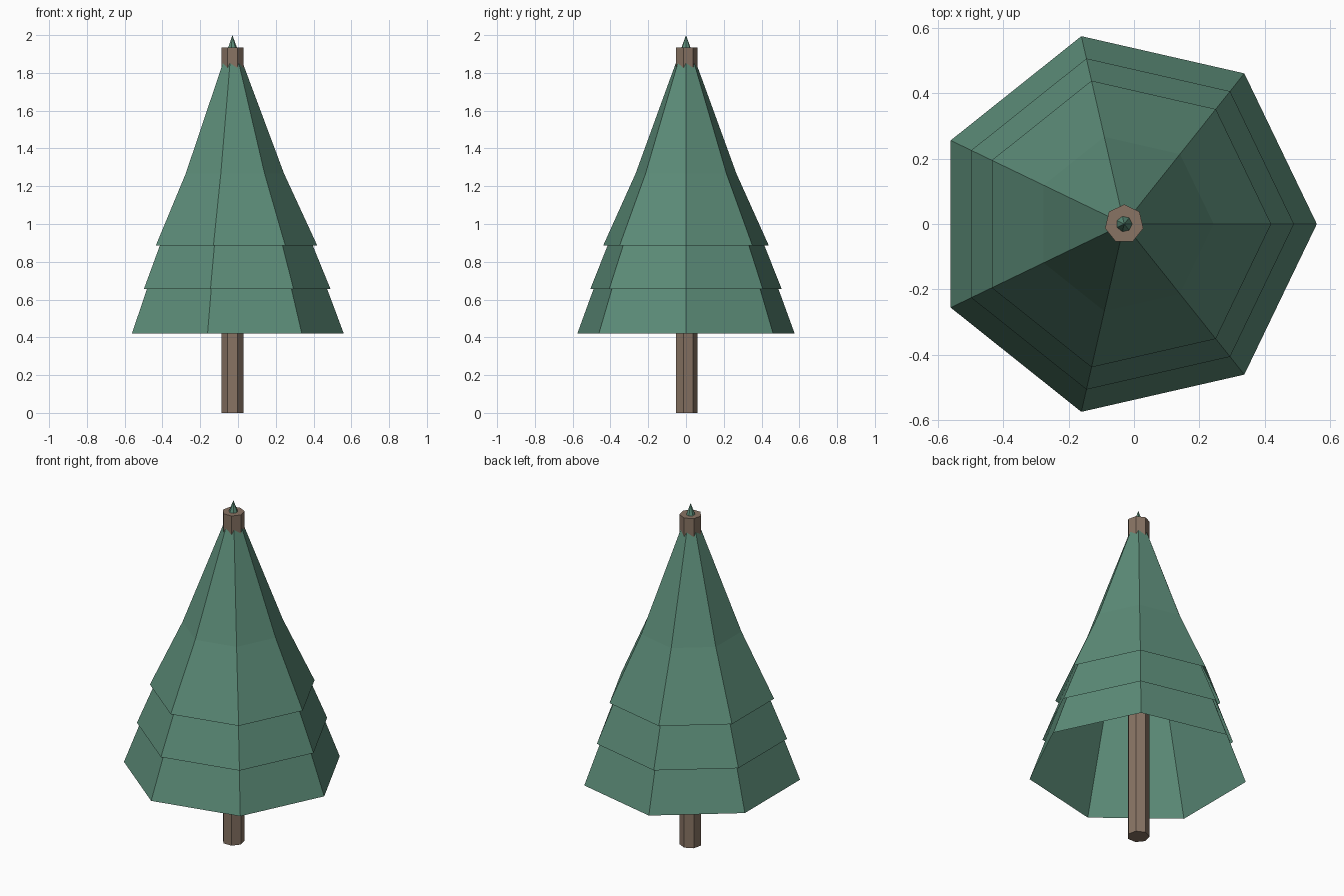
import bpy
import bmesh
from math import pi
from mathutils import Matrix

SIDES = 7
AXIS_X = -0.03

cube = bpy.data.objects.get("Cube")
if cube:
    bpy.data.objects.remove(cube, do_unlink=True)


def make_material(name, rgb):
    mat = bpy.data.materials.new(name)
    mat.use_nodes = True
    color = (*rgb, 1.0)
    mat.diffuse_color = color
    mat.node_tree.nodes["Principled BSDF"].inputs["Base Color"].default_value = color
    return mat


def tapered_prism(name, mat, bottom, top, r_bottom, r_top, turn, capped):
    """Flat-shaded seven-sided cone or cylinder around the tree's axis."""
    bm = bmesh.new()
    place = Matrix.Translation((AXIS_X, 0, (bottom + top) / 2)) @ Matrix.Rotation(turn, 4, "Z")
    bmesh.ops.create_cone(bm, cap_ends=capped, segments=SIDES, radius1=r_bottom,
                          radius2=r_top, depth=top - bottom)
    # Weld the tip of pointed cones, then put the first corner on +x
    bmesh.ops.remove_doubles(bm, verts=bm.verts, dist=0.0001)
    first = max(bm.verts, key=lambda v: v.co.xy.length).co
    angle = math_angle(first)
    bm.transform(place @ Matrix.Rotation(-angle, 4, "Z"))
    bmesh.ops.recalc_face_normals(bm, faces=bm.faces)
    mesh = bpy.data.meshes.new(name)
    bm.to_mesh(mesh)
    bm.free()
    mesh.materials.append(mat)
    obj = bpy.data.objects.new(name, mesh)
    bpy.context.collection.objects.link(obj)
    return obj


def math_angle(co):
    from math import atan2
    return atan2(co.y, co.x)


green = make_material("needle green", (0.107, 0.262, 0.188))
brown = make_material("bark brown", (0.246, 0.174, 0.127))

# Trunk: full-height post with one corner facing the back
tapered_prism("trunk", brown, 0, 1.935, 0.06, 0.06, pi / 2, True)

# Foliage: three nested cones, open underneath
tiers = {
    "lower_foliage": (0.42, 2.0, 0.59),
    "middle_foliage": (0.655, 1.93, 0.52),
    "upper_foliage": (0.885, 1.86, 0.45),
}
for name, (bottom, tip, radius) in tiers.items():
    tapered_prism(name, green, bottom, tip, radius, 0, 0, False)
